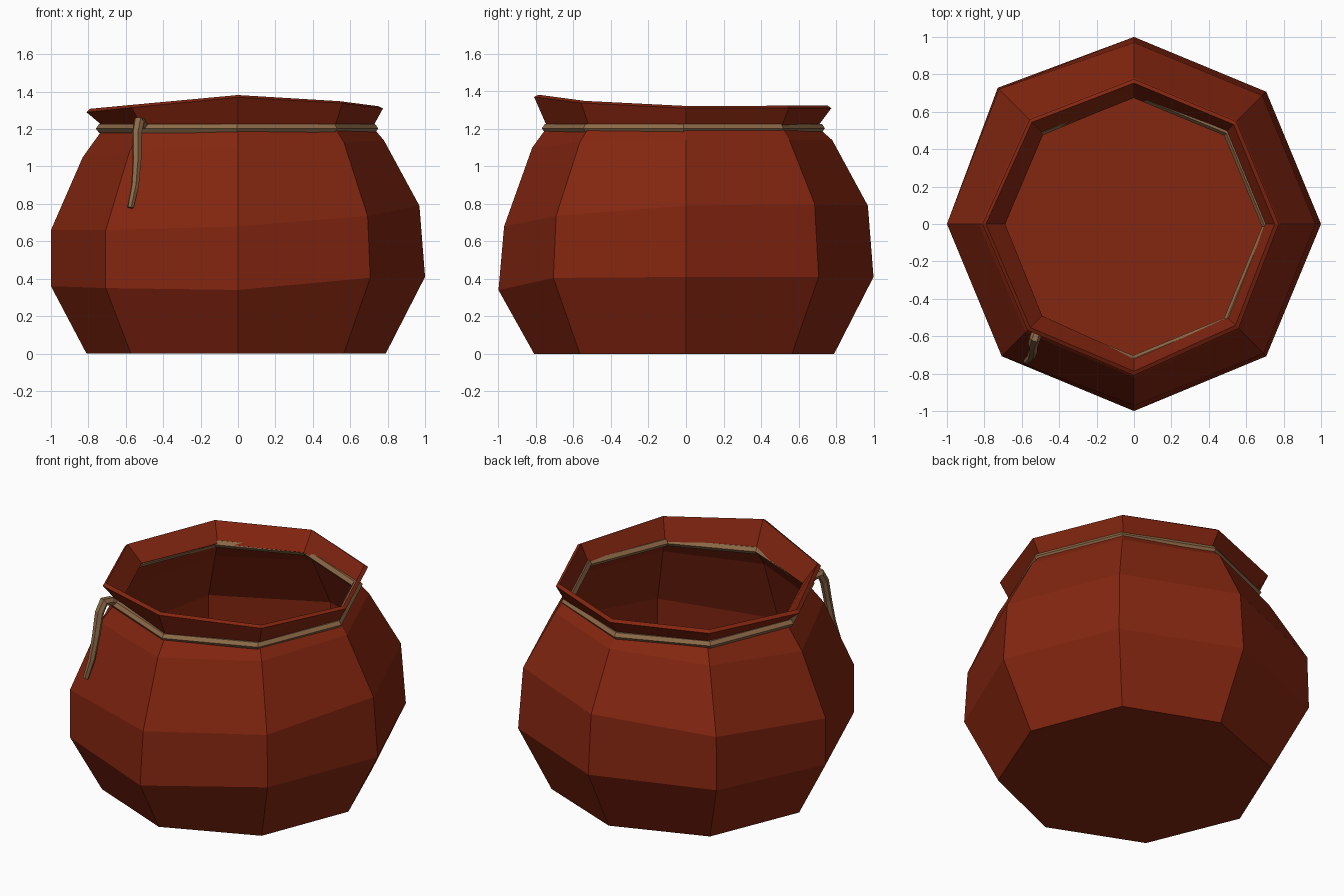
import bpy, bmesh, math
from mathutils import Vector

if "Cube" in bpy.data.objects:
    bpy.data.objects.remove(bpy.data.objects["Cube"])


def material(name, rgb):
    m = bpy.data.materials.new(name)
    m.diffuse_color = (*rgb, 1)
    m.use_nodes = True
    m.node_tree.nodes["Principled BSDF"].inputs["Base Color"].default_value = m.diffuse_color
    return m


clay = material("red clay", (0.23, 0.019, 0.005))
rope_tan = material("tan rope", (0.27, 0.145, 0.065))

# Pot: slightly uneven octagonal rings, (radius, height) every 45 degrees from +x
rings = [
    # base
    [(.79, 0), (.80, 0), (.79, 0), (.81, 0), (.81, 0), (.81, 0), (.81, 0), (.80, 0)],
    # lower belly
    [(1.0, .41), (1.0, .41), (1.0, .41), (1.03, .40), (1.0, .36), (1.0, .35), (1.0, .34), (1.0, .405)],
    # upper belly
    [(.97, .79), (.97, .80), (.97, .79), (1.02, .74), (1.0, .66), (1.0, .66), (.97, .68), (.98, .735)],
    # shoulder
    [(.78, 1.14), (.78, 1.14), (.78, 1.14), (.80, 1.10), (.83, 1.05), (.82, 1.08), (.82, 1.10), (.80, 1.13)],
    # neck
    [(.72, 1.21), (.72, 1.21), (.70, 1.21), (.71, 1.21), (.715, 1.21), (.72, 1.21), (.74, 1.21), (.73, 1.21)],
    # lip
    [(.775, 1.31), (.775, 1.31), (.775, 1.31), (.79, 1.305), (.81, 1.29), (.805, 1.315), (.81, 1.37), (.79, 1.338)],
]
bm = bmesh.new()
loops = []
for ring in rings:
    loops.append([bm.verts.new((r * math.cos(i * math.pi / 4), r * math.sin(i * math.pi / 4), z))
                  for i, (r, z) in enumerate(ring)])
for a, b in zip(loops, loops[1:]):
    for i in range(8):
        j = (i + 1) % 8
        bm.faces.new((a[i], a[j], b[j], b[i]))
bm.faces.new(list(reversed(loops[0])))
mesh = bpy.data.meshes.new("pot")
bm.to_mesh(mesh)
bm.free()
pot = bpy.data.objects.new("pot", mesh)
bpy.context.collection.objects.link(pot)
mesh.materials.append(clay)
wall = pot.modifiers.new("wall", 'SOLIDIFY')
wall.thickness = 0.026
wall.offset = -1

# Rope band tied around the neck
bpy.ops.mesh.primitive_torus_add(major_segments=8, minor_segments=6, major_radius=0.722,
                                 minor_radius=0.033, location=(-.005, -.014, 1.203))
band = bpy.context.object
band.name = "rope_band"
band.scale.z = 0.8
band.data.materials.append(rope_tan)

# Loose rope end hanging at the front left
path = [(-.50, -.52, 1.20, .9), (-.515, -.57, 1.235, 1), (-.53, -.615, 1.24, 1.1), (-.54, -.645, 1.18, 1),
        (-.54, -.68, 1.04, .9), (-.55, -.71, .90, .8), (-.575, -.735, .78, .65)]
curve = bpy.data.curves.new("rope_end", 'CURVE')
curve.dimensions = '3D'
curve.bevel_depth = 0.027
curve.bevel_resolution = 1
curve.use_fill_caps = True
spline = curve.splines.new('POLY')
spline.points.add(len(path) - 1)
for p, (x, y, z, r) in zip(spline.points, path):
    p.co = (x, y, z, 1)
    p.radius = r
spline.use_smooth = False
end = bpy.data.objects.new("rope_end", curve)
bpy.context.collection.objects.link(end)
curve.materials.append(rope_tan)
